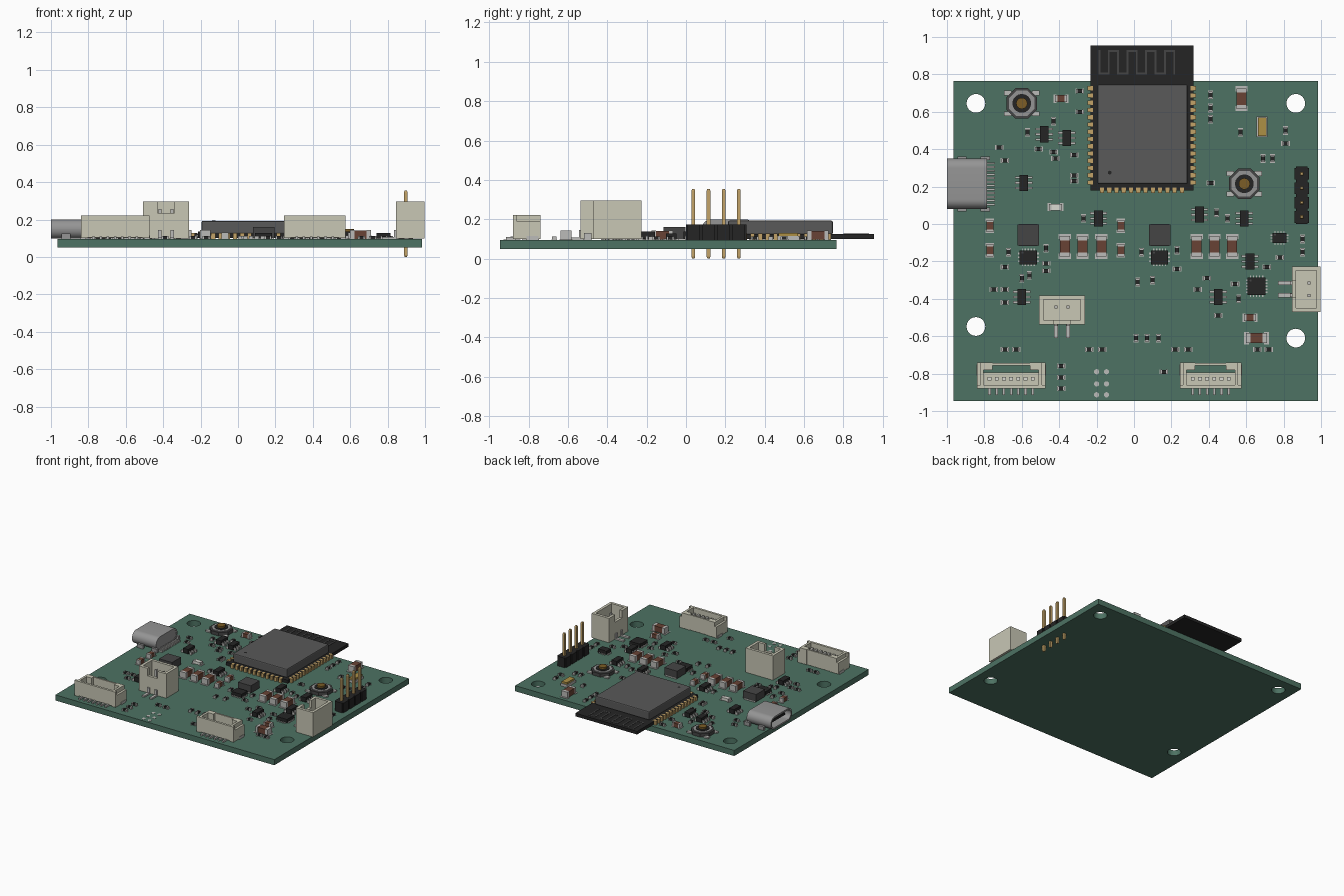
import bpy, bmesh, math
from mathutils import Matrix, Vector

if "Cube" in bpy.data.objects:
    bpy.data.objects.remove(bpy.data.objects["Cube"])

TOP, BOTTOM = 0.095, 0.05
PI = math.pi
COL = dict(green=(.075, .17, .125), cream=(.58, .57, .46), black=(.018, .018, .018),
           dark=(.06, .06, .06), shield=(.1, .1, .1), silver=(.5, .5, .48),
           steel=(.3, .3, .3), gold=(.55, .37, .14), brown=(.14, .055, .035),
           amber=(.42, .28, .06), brass=(.2, .11, .02), white=(.7, .7, .65))
mats = {}


def mat(c):
    if c not in mats:
        mats[c] = bpy.data.materials.new(c)
        mats[c].diffuse_color = (*COL[c], 1)
    return mats[c]


class Part:
    """Collects boxes and cylinders in one mesh, then places copies of it."""
    def __init__(self):
        self.bm, self.cols, self.mesh = bmesh.new(), [], None

    def paint(self, verts, c, smooth=False):
        if c not in self.cols:
            self.cols.append(c)
        for f in {f for v in verts for f in v.link_faces}:
            f.material_index = self.cols.index(c)
            f.smooth = smooth and len(f.verts) == 4

    def box(self, c, x0, x1, y0, y1, z0, z1):
        m = Matrix.Translation(((x0 + x1) / 2, (y0 + y1) / 2, (z0 + z1) / 2))
        m = m @ Matrix.Diagonal((x1 - x0, y1 - y0, z1 - z0, 1))
        self.paint(bmesh.ops.create_cube(self.bm, size=1, matrix=m)["verts"], c)

    def at(self, c, x, y, w, d, z0, z1):
        self.box(c, x - w / 2, x + w / 2, y - d / 2, y + d / 2, z0, z1)

    def cyl(self, c, x, y, r, z0, z1, n=24, r2=None):
        m = Matrix.Translation((x, y, (z0 + z1) / 2)) @ Matrix.Rotation(PI / n, 4, 'Z')
        v = bmesh.ops.create_cone(self.bm, cap_ends=True, segments=n, radius1=r,
                                  radius2=r2 or r, depth=z1 - z0, matrix=m)["verts"]
        self.paint(v, c, n > 8)

    def place(self, name, spots=((0, 0),), turn=0, z=TOP):
        if not self.mesh:
            self.mesh = bpy.data.meshes.new(name)
            self.bm.to_mesh(self.mesh)
            for c in self.cols:
                self.mesh.materials.append(mat(c))
        for x, y in spots:
            o = bpy.data.objects.new(name, self.mesh)
            o.location, o.rotation_euler = (x, y, z), (0, 0, turn)
            bpy.context.collection.objects.link(o)
        return o


def arc(x, y, r, a0=0, a1=2 * PI, n=32):
    full = a1 - a0 > 6
    return [(x + r * math.cos(a0 + (a1 - a0) * i / n), y + r * math.sin(a0 + (a1 - a0) * i / n))
            for i in range(n if full else n + 1)]


def rounded(w, h, r):
    return [p for i, (sx, sy) in enumerate(((1, 1), (-1, 1), (-1, -1), (1, -1)))
            for p in arc(sx * (w - r), sy * (h - r), r, i * PI / 2, (i + 1) * PI / 2, 8)]


def plate(name, c, loops, thick, loc, rot=(0, 0, 0)):
    """Extruded outline; inner loops become holes."""
    cu = bpy.data.curves.new(name, 'CURVE')
    cu.dimensions, cu.fill_mode, cu.extrude = '2D', 'BOTH', thick / 2
    for pts in loops:
        s = cu.splines.new('POLY')
        s.points.add(len(pts) - 1)
        for p, q in zip(s.points, pts):
            p.co = (*q, 0, 1)
        s.use_cyclic_u = True
    cu.materials.append(mat(c))
    o = bpy.data.objects.new(name, cu)
    o.location, o.rotation_euler = loc, rot
    bpy.context.collection.objects.link(o)
    bpy.ops.object.select_all(action='DESELECT')
    o.select_set(True)
    bpy.context.view_layer.objects.active = o
    bpy.ops.object.convert(target='MESH')
    bpy.ops.object.shade_smooth_by_angle(angle=math.radians(35))


# circuit board with mounting holes
holes = [(-.845, .645), (.865, .645), (-.845, -.548), (.865, -.61)]
plate("board", "green", [[(-.965, -.945), (.985, -.945), (.985, .765), (-.965, .765)]]
      + [arc(x, y, .05) for x, y in holes], TOP - BOTTOM, (0, 0, (TOP + BOTTOM) / 2))

# radio module: base, edge pads, antenna trace, shield can
m = Part()
m.box("black", -.233, .317, .18, .955, .005, .03)
for i in range(14):
    for x in (-.233, .317):
        m.at("gold", x, .726 - i * .0388, .03, .022, 0, .032)
for i in range(12):
    m.at("gold", -.171 + i * .0388, .18, .022, .03, 0, .032)
for i in range(9):
    x = -.19 + i * .05
    m.box("dark", x, x + .01, .8, .93, .03, .032)
    if i < 8:
        y = .92 if i % 2 else .8
        m.box("dark", x, x + .06, y, y + .01, .03, .032)
m.place("radio_module")
m = Part()
m.box("shield", -.195, .286, .213, .746, .028, .098)
b = m.place("radio_shield").modifiers.new("edge", 'BEVEL')
b.width, b.segments = .008, 2
m = Part()
m.cyl("black", -.13, .275, .01, .097, .0985)
m.place("shield_dot")

# USB socket: hollow shell, rear wall, tongue, contacts
upright = (PI / 2, 0, PI / 2)
plate("usb_shell", "steel", [rounded(.135, .051, .05), rounded(.122, .038, .037)],
      .215, (-.8925, .215, .149), upright)
plate("usb_back", "steel", [rounded(.13, .046, .045)], .05, (-.812, .215, .149), upright)
m = Part()
m.box("black", -.97, -.82, .125, .305, .045, .063)
for i in range(12):
    m.at("silver", -.766, .105 + i * .02, .045, .01, 0, .012)
for x in (-.92, -.795):
    for y in (.078, .352):
        m.at("steel", x, y, .05, .02, -.03, .03)
m.place("usb_contacts")

# push buttons
m = Part()
for sx in (-1, 1):
    for sy in (-1, 1):
        m.at("silver", sx * .075, sy * .055, .04, .025, 0, .012)
m.cyl("dark", 0, 0, .088, .003, .03, 8)
m.cyl("steel", 0, 0, .074, .03, .037, 8)
m.cyl("black", 0, 0, .05, .037, .041)
m.cyl("brass", 0, 0, .03, .041, .055)
m.place("push_button", [(-.6, .645), (.59, .215)])

# four-pin display header
m = Part()
for i in range(4):
    y = (i - 1.5) * .077
    m.at("black", 0, y, .078, .062, 0, .078)
    m.at("black", 0, y, .06, .0775, 0, .078)
    m.at("gold", 0, y, .019, .019, -.085, .25)
    m.cyl("gold", 0, y, .0134, .25, .26, 4, .008)
    m.cyl("gold", 0, y, .008, -.095, -.085, 4, .0134)
m.place("pin_header", [(.897, .153)])

# tall two-pin sockets, front wall notched
m = Part()
m.box("cream", -.122, .122, -.077, .077, .004, .04)
m.box("cream", -.122, .122, .055, .077, .04, .2)
for s in (-1, 1):
    m.at("cream", s * .111, 0, .022, .154, .04, .2)
    m.at("cream", s * .08, -.066, .07, .022, .04, .2)
    m.at("silver", s * .033, .015, .016, .016, .04, .16)
    m.at("silver", s * .033, -.105, .022, .09, 0, .012)
    m.at("silver", s * .033, -.08, .02, .012, 0, .05)
m.at("cream", 0, -.066, .1, .022, .04, .14)
m.place("battery_socket", [(-.385, -.459)])
m.place("speaker_socket", [(.921, -.348)], -PI / 2)

# low multi-pin sockets along the front edge
for name, x, w, n in (("sensor_socket_left", -.657, .365, 7), ("sensor_socket_right", .41, .33, 6)):
    m = Part()
    h = w / 2
    m.box("cream", -h, h, -.07, -.052, .01, .127)
    m.box("cream", -h + .02, h - .02, -.055, .015, .005, .055)
    m.box("cream", -h + .07, h - .07, .053, .066, .005, .127)
    for s in (-1, 1):
        m.at("cream", s * (h - .018), 0, .036, .14, .005, .095)
        m.at("cream", s * (h - .027), -.005, .018, .12, .095, .127)
        m.at("cream", s * (h - .05), .05, .064, .04, .005, .127)
        m.at("silver", s * (h - .012), .03, .03, .06, 0, .02)
    for i in range(n):
        px = (i - (n - 1) / 2) * .0385
        m.at("white", px, -.018, .02, .02, .05, .1)
        m.at("silver", px, -.08, .014, .05, 0, .014)
    m.place(name, [(x, -.81)])

# power inductors
m = Part()
m.at("silver", 0, 0, .1, .118, 0, .01)
m.at("dark", 0, 0, .115, .112, .006, .065)
m.place("inductor", [(-.565, -.058), (.137, -.058)])


# flat leadless chips
def flat_chip(name, w, d, nx, ny, spots):
    m = Part()
    m.at("black", 0, 0, w, d, .003, .032)
    for i in range(nx):
        m.at("silver", (i - (nx - 1) / 2) * w * .85 / nx, 0, w * .4 / nx, d + .02, 0, .008)
    for i in range(ny):
        m.at("silver", 0, (i - (ny - 1) / 2) * d * .85 / ny, w + .02, d * .4 / ny, 0, .008)
    m.cyl("dark", -w * .33, d * .33, .006, .03, .033, 12)
    m.place(name, spots)


flat_chip("regulator_chip", .092, .075, 5, 3, [(-.565, -.178), (.137, -.178)])
flat_chip("amplifier_chip", .095, .095, 5, 5, [(.655, -.333)])
flat_chip("motion_chip", .075, .055, 4, 3, [(.778, -.075)])

# six-legged transistors
m = Part()
m.at("black", 0, 0, .046, .086, .006, .042)
for i in (-1, 0, 1):
    m.at("silver", 0, i * .028, .066, .012, .014, .022)
    for s in (-1, 1):
        m.at("silver", s * .036, i * .028, .02, .012, 0, .02)
m.place("transistor", [(-.48, .48), (-.36, .46), (-.59, .22), (-.19, .03), (.35, .05),
                       (.59, .03), (.62, -.2), (.45, -.39), (-.6, -.39)])


# two-ended chips of every size
def chip(name, c, l, w, h, across, along=()):
    m = Part()
    m.at(c, 0, 0, l * .6, w * .97, .002, h * .97)
    for s in (-1, 1):
        m.at("silver", s * l * .4, 0, l * .2, w, 0, h)
        m.at("silver", s * l * .48, 0, l * .25, w * 1.2, 0, .003)
    m.place(name, across)
    m.place(name, along, PI / 2) if along else None


chip("large_capacitor", "brown", .11, .055, .048, [(.655, -.61)],
     [(x, -.12) for x in (-.37, -.275, -.175, .335, .43, .525)] + [(.575, .67)])
chip("small_capacitor", "brown", .065, .038, .035, [(-.39, .67), (.62, -.5)],
     [(-.77, -.01), (-.77, -.14), (-.07, -.01), (-.07, -.14)])
chip("indicator_light", "white", .07, .035, .025, [(-.42, .09)])
chip("tiny_chip", "black", .038, .022, .018,
     [(-.29, .71), (-.29, .6), (-.72, .41), (-.51, .4), (-.69, .34), (-.42, .35), (-.43, .385),
      (-.32, .37), (-.32, .26), (-.32, .23), (.41, .22), (-.69, -.23), (-.47, -.21),
      (-.47, -.25), (-.75, -.35), (-.69, -.35), (-.69, -.42), (.23, -.24), (.45, -.49),
      (.54, -.32), (.34, -.35), (.39, -.29), (.71, -.23), (-.24, -.67),
      (-.17, -.67), (-.69, -.67), (-.63, -.67), (.16, -.79),
      (.22, -.67), (.29, -.67), (.66, -.67), (.72, -.67), (.78, -.18), (.81, .43)]
     + [(-.39, y) for y in (-.76, -.82, -.88)],
     [(-.57, .49), (-.43, .55), (.41, .69), (.41, .62), (.41, .56), (.57, .49), (.81, .5),
      (.69, .35), (.74, .35), (-.67, -.15), (-.47, -.13), (-.56, -.275), (-.6, -.29),
      (-.27, .03), (.04, -.15), (.23, -.14), (.02, -.31), (.1, -.3), (.56, -.4), (.5, .03),
      (.44, .06), (.9, -.08), (.9, -.15)] + [(x, -.61) for x in (.01, .07, .13)])

# timing crystal and test pads
m = Part()
m.at("silver", 0, 0, .058, .112, 0, .02)
m.at("amber", 0, 0, .046, .1, .02, .035)
m.place("crystal", [(.685, .52)])
m = Part()
m.cyl("silver", 0, 0, .014, 0, .002)
m.place("test_pad", [(x, y) for x in (-.2, -.147) for y in (-.79, -.855, -.913)])

for m in bpy.data.materials:
    if m.users and not m.is_grease_pencil:
        m.use_nodes = True
        m.node_tree.nodes["Principled BSDF"].inputs["Base Color"].default_value = m.diffuse_color
